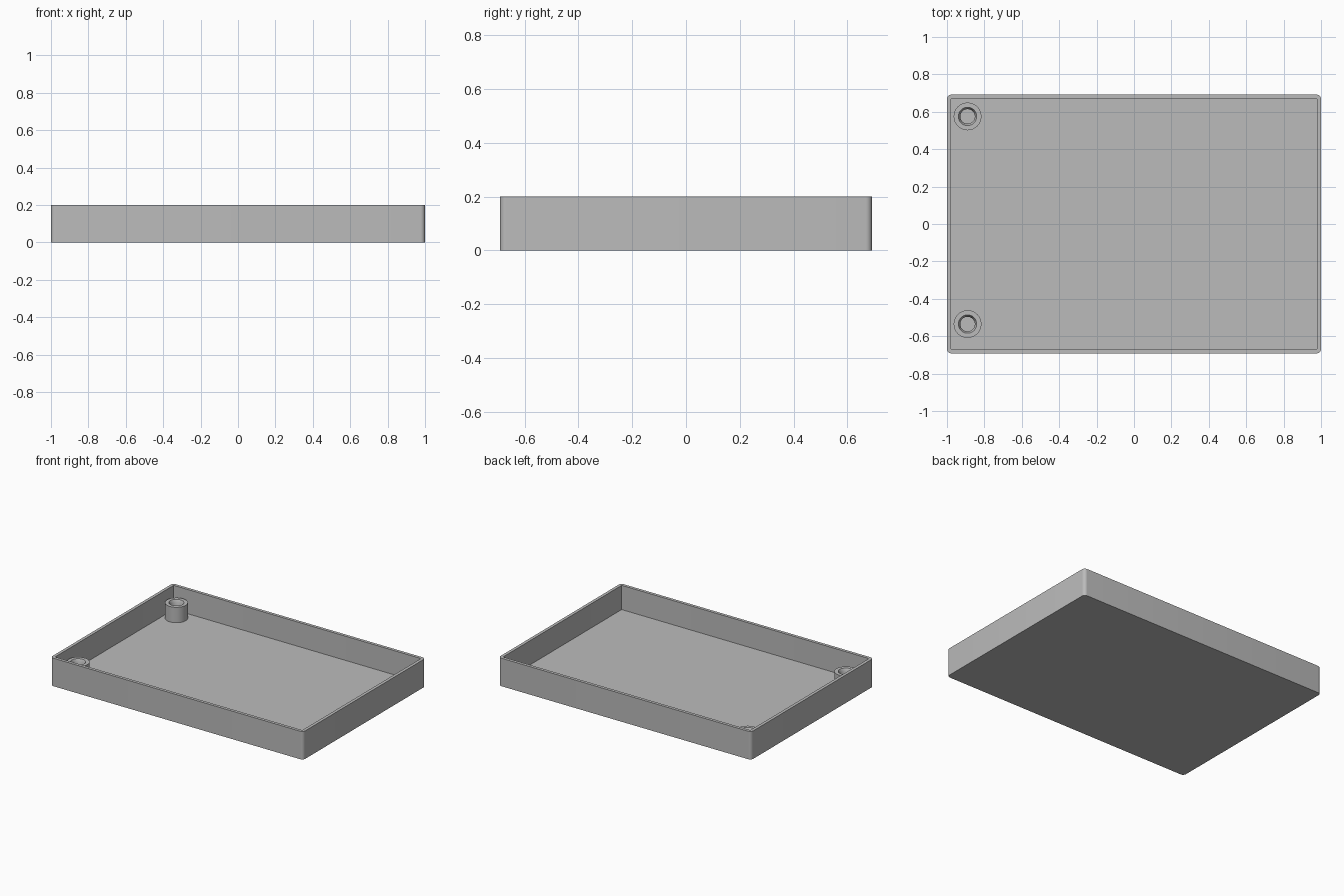
import bpy
import bmesh
from math import cos, sin, pi, radians

cube = bpy.data.objects.get("Cube")
if cube:
    bpy.data.objects.remove(cube, do_unlink=True)

WIDTH, DEPTH, HEIGHT = 2.0, 1.384, 0.2
WALL, FLOOR = 0.022, 0.027

grey = bpy.data.materials.new("plain grey")
grey.use_nodes = True
colour = (0.5, 0.5, 0.5, 1)
grey.diffuse_color = colour
grey.node_tree.nodes["Principled BSDF"].inputs["Base Color"].default_value = colour


def rounded_rectangle(inset, radius, steps=8):
    """Outline of the tray, moved inward by inset."""
    points = []
    x = WIDTH / 2 - inset - radius
    y = DEPTH / 2 - inset - radius
    for corner, (sx, sy) in enumerate([(1, 1), (-1, 1), (-1, -1), (1, -1)]):
        for i in range(steps + 1):
            a = (corner + i / steps) * pi / 2
            points.append((sx * x + radius * cos(a), sy * y + radius * sin(a)))
    return points


def circle(radius, sides=48):
    return [(radius * cos(2 * pi * i / sides), radius * sin(2 * pi * i / sides))
            for i in range(sides)]


def loft(name, sections, location=(0, 0, 0)):
    """Bridge a stack of (outline, z) rings and cap both ends."""
    bm = bmesh.new()
    rings = [[bm.verts.new((x, y, z)) for x, y in outline] for outline, z in sections]
    for low, high in zip(rings, rings[1:]):
        n = len(low)
        for i in range(n):
            j = (i + 1) % n
            bm.faces.new((low[i], low[j], high[j], high[i]))
    bm.faces.new(rings[0][::-1])
    bm.faces.new(rings[-1])
    bmesh.ops.recalc_face_normals(bm, faces=bm.faces)
    mesh = bpy.data.meshes.new(name)
    bm.to_mesh(mesh)
    bm.free()
    mesh.materials.append(grey)
    obj = bpy.data.objects.new(name, mesh)
    obj.location = location
    bpy.context.collection.objects.link(obj)
    bpy.ops.object.select_all(action="DESELECT")
    obj.select_set(True)
    bpy.context.view_layer.objects.active = obj
    bpy.ops.object.shade_smooth_by_angle(angle=radians(30))
    return obj


# Open tray: outer wall, rim, inner wall and floor
outer = rounded_rectangle(0, 0.024)
inner = rounded_rectangle(WALL, 0.006)
loft("tray", [(outer, 0), (outer, HEIGHT), (inner, HEIGHT), (inner, FLOOR)])

# Screw posts with a chamfered blind hole
POST_TOP = 0.137
for name, y in (("back_post", 0.575), ("front_post", -0.535)):
    loft(name, [
        (circle(0.074), FLOOR - 0.005),
        (circle(0.074), POST_TOP),
        (circle(0.049), POST_TOP),
        (circle(0.039), POST_TOP - 0.02),
        (circle(0.039), FLOOR + 0.001),
    ], (-0.89, y, 0))
